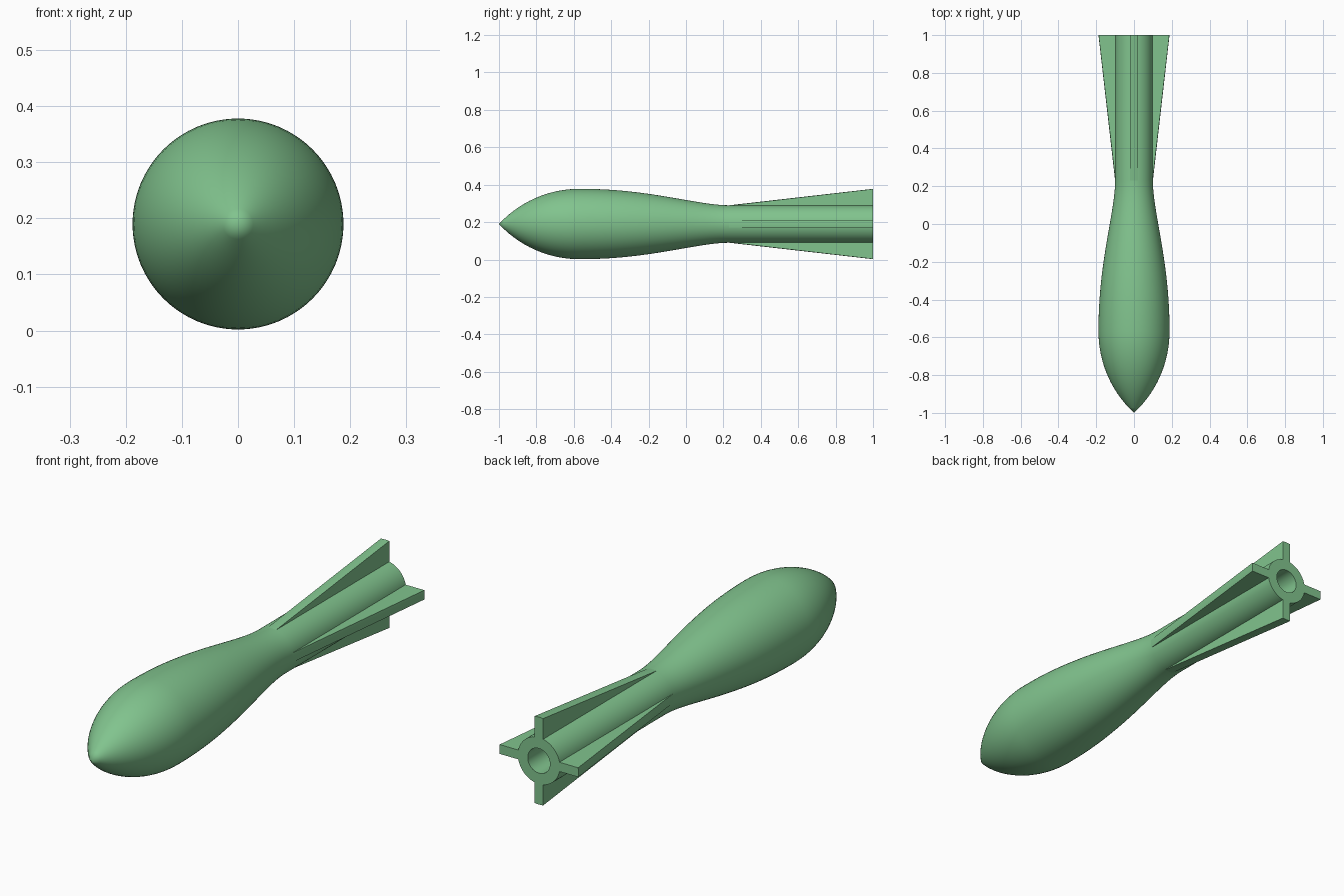
import bpy, bmesh, math
from mathutils import Vector
from mathutils.geometry import interpolate_bezier

if "Cube" in bpy.data.objects:
    bpy.data.objects.remove(bpy.data.objects["Cube"])

AXIS_Z = 0.19
SEGMENTS = 64
R_MAX, R_TUBE, R_BORE = 0.188, 0.1, 0.053
Y_TOP, Y_NECK = -0.57, 0.23


def finish(name, bm, mat):
    bmesh.ops.recalc_face_normals(bm, faces=bm.faces)
    mesh = bpy.data.meshes.new(name)
    bm.to_mesh(mesh)
    bm.free()
    obj = bpy.data.objects.new(name, mesh)
    bpy.context.collection.objects.link(obj)
    obj.location.z = AXIS_Z
    mesh.materials.append(mat)
    bpy.ops.object.select_all(action='DESELECT')
    obj.select_set(True)
    bpy.context.view_layer.objects.active = obj
    bpy.ops.object.shade_smooth_by_angle(angle=math.radians(30))
    return obj


green = bpy.data.materials.new("green")
green.diffuse_color = (0.22, 0.55, 0.27, 1)
green.use_nodes = True
green.node_tree.nodes["Principled BSDF"].inputs["Base Color"].default_value = green.diffuse_color

# Profile: ogive nose, tapering belly, straight tube, hollow bore
arc_r = ((Y_TOP + 1) ** 2 + R_MAX ** 2) / (2 * R_MAX)
profile = []
for i in range(16):
    y = -1 + (Y_TOP + 1) * i / 16
    r = R_MAX - arc_r + math.sqrt(arc_r ** 2 - (y - Y_TOP) ** 2)
    profile.append((max(r, 0), y))
belly = interpolate_bezier(Vector((R_MAX, Y_TOP)), Vector((0.19, -0.2)),
                           Vector((R_TUBE, 0.06)), Vector((R_TUBE, Y_NECK)), 24)
profile += [(p[0], p[1]) for p in belly]
profile += [(R_TUBE, 1), (R_BORE, 1), (R_BORE, Y_NECK), (0, Y_NECK)]

# Body, turned around the long axis
bm = bmesh.new()
verts = [bm.verts.new((r, y, 0)) for r, y in profile]
edges = [bm.edges.new(pair) for pair in zip(verts, verts[1:])]
bmesh.ops.spin(bm, geom=verts + edges, cent=(0, 0, 0), axis=(0, 1, 0),
               angle=math.tau, steps=SEGMENTS)
bmesh.ops.remove_doubles(bm, verts=bm.verts, dist=1e-5)
body = finish("body", bm, green)


# Tail fins: tapered blades with a rounded outer edge
def fin_section(bm, y, radius, half=0.02, root=0.075):
    pts = [(-half, root)]
    for i in range(5):
        x = -half + half * i / 2
        pts.append((x, math.sqrt(radius ** 2 - x * x)))
    pts.append((half, root))
    return [bm.verts.new((x, y, z)) for x, z in pts]


for k, side in enumerate(("top", "right", "bottom", "left")):
    bm = bmesh.new()
    front = fin_section(bm, Y_NECK, R_TUBE)
    back = fin_section(bm, 1, R_MAX)
    bm.faces.new(front)
    bm.faces.new(back)
    n = len(front)
    for i in range(n):
        j = (i + 1) % n
        bm.faces.new((front[i], front[j], back[j], back[i]))
    fin = finish("fin_" + side, bm, green)
    fin.rotation_euler.y = k * math.pi / 2
